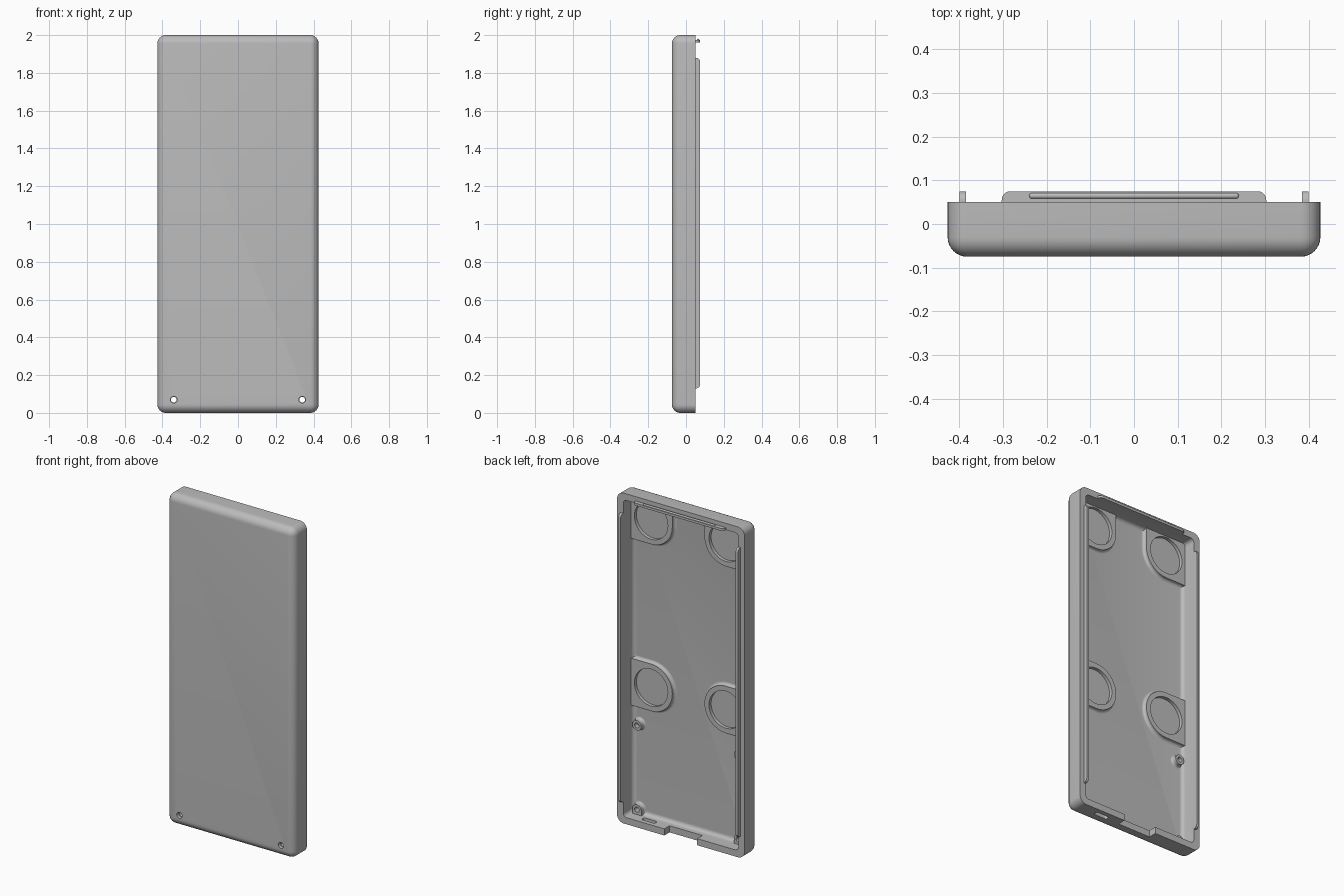
import bpy, bmesh, math
from mathutils import Vector

if "Cube" in bpy.data.objects:
    bpy.data.objects.remove(bpy.data.objects["Cube"], do_unlink=True)

grey = bpy.data.materials.new("plain grey")
grey.use_nodes = True
grey.diffuse_color = (0.5, 0.5, 0.5, 1)
grey.node_tree.nodes["Principled BSDF"].inputs["Base Color"].default_value = (0.5, 0.5, 0.5, 1)

FLOOR = -0.045          # inside face of the panel
WALL_X, WALL_Z = 0.385, 0.04


def finish(name, bm):
    bmesh.ops.recalc_face_normals(bm, faces=bm.faces)
    mesh = bpy.data.meshes.new(name)
    bm.to_mesh(mesh)
    bm.free()
    mesh.materials.append(grey)
    ob = bpy.data.objects.new(name, mesh)
    bpy.context.scene.collection.objects.link(ob)
    return ob


def box(name, lo, hi, radius=0, pick=None, segments=8):
    """Box with rounded edges; pick(axis, offset from centre) chooses them."""
    lo, hi = Vector(lo), Vector(hi)
    mid, size = (lo + hi) / 2, hi - lo
    bm = bmesh.new()
    bmesh.ops.create_cube(bm, size=1)
    for v in bm.verts:
        v.co = mid + v.co * size
    if pick:
        edges = []
        for e in bm.edges:
            a, b = (v.co for v in e.verts)
            d = b - a
            axis = "xyz"[max(range(3), key=lambda i: abs(d[i]))]
            if pick(axis, (a + b) / 2 - mid):
                edges.append(e)
        bmesh.ops.bevel(bm, geom=edges, offset=radius, segments=segments,
                        profile=0.5, affect='EDGES', clamp_overlap=True)
    return finish(name, bm)


def loft(name, layers):
    """Join (y, outline of x,z points) layers into a closed solid."""
    bm = bmesh.new()
    rings = [[bm.verts.new((x, y, z)) for x, z in pts] for y, pts in layers]
    for low, high in zip(rings, rings[1:]):
        for i in range(len(low)):
            j = (i + 1) % len(low)
            bm.faces.new((low[i], low[j], high[j], high[i]))
    bm.faces.new(rings[0])
    bm.faces.new(rings[-1])
    return finish(name, bm)


def arc(cx, cz, r, start, end, n):
    return [(cx + r * math.cos(math.radians(start + (end - start) * i / n)),
             cz + r * math.sin(math.radians(start + (end - start) * i / n)))
            for i in range(n + 1)]


def rod(name, x, z, r, y0, y1):
    ring = arc(x, z, r, 0, 360, 40)[:-1]
    return loft(name, [(y0, ring), (y1, ring)])


def cut(ob, cutters):
    for c in cutters:
        m = ob.modifiers.new("cut", 'BOOLEAN')
        m.operation, m.solver, m.object = 'DIFFERENCE', 'EXACT', c
    bpy.context.view_layer.update()
    dg = bpy.context.evaluated_depsgraph_get()
    mesh = bpy.data.meshes.new_from_object(ob.evaluated_get(dg))
    ob.modifiers.clear()
    ob.data = mesh
    for c in cutters:
        bpy.data.objects.remove(c, do_unlink=True)


# Open-backed cover shell
def tray_edges(axis, off):
    return axis == "y" or off.y < 0


shell = box("cover_shell", (-0.427, -0.075, 0), (0.427, 0.05, 2), 0.045, tray_edges)
cavity = box("cavity", (-WALL_X, FLOOR, WALL_Z), (WALL_X, 0.2, 2 - WALL_Z), 0.022, tray_edges, 6)
notch = box("notch", (-0.11, 0.0, -0.1), (0.11, 0.2, 0.06))
slot = box("slot", (0.195, -0.005, -0.1), (0.285, 0.022, 0.06), 0.013, lambda a, o: a == "z")
holes = [rod("hole", s * 0.34, 0.07, 0.018, -0.2, 0.1) for s in (-1, 1)]
cut(shell, [cavity, notch, slot] + holes)


# Round magnet pads running into the walls
def pad_outline(s, z, r, corner):
    cx, edge = 0.25, 0.4
    if corner:
        pts = arc(cx, z, r, 180, 270, 20) + [(edge, z - r), (edge, 1.975), (cx - r, 1.975)]
    else:
        pts = arc(cx, z, r, 90, 270, 40) + [(edge, z - r), (edge, z + r)]
    return [(s * x, q) for x, q in pts]


def flare(base, height, radius, steps=5):
    """Radii for a fillet at the foot of a raised part."""
    rows = [(base - 0.01, radius + height)]
    for i in range(steps + 1):
        t = math.radians(90 * i / steps)
        rows.append((base + height * (1 - math.cos(t)), radius + height * (1 - math.sin(t))))
    return rows


for s, side in ((1, "left"), (-1, "right")):
    for z, corner, level in ((0.83, False, "middle"), (1.84, True, "top")):
        rows = flare(FLOOR, 0.015, 0.142) + [(FLOOR + 0.022, 0.142)]
        pad = loft(f"{side}_{level}_magnet_pad",
                   [(y, pad_outline(s, z, r, corner)) for y, r in rows])
        cut(pad, [rod("recess", s * 0.25, z, 0.112, FLOOR + 0.002, 0.1)])

    # Screw bosses, the lower one braced to the bottom wall
    for z, level in ((0.58, "upper"), (0.07, "lower")):
        rows = flare(FLOOR, 0.012, 0.03) + [(FLOOR + 0.03, 0.03)]
        layers = []
        for y, r in rows:
            if level == "lower":
                ring = arc(s * 0.34, z, r, 0, 180, 24)
                ring += [(s * 0.34 - r, 0.03), (s * 0.34 + r, 0.03)]
            else:
                ring = arc(s * 0.34, z, r, 0, 360, 32)[:-1]
            layers.append((y, ring))
        boss = loft(f"{side}_{level}_screw_boss", layers)
        bottom = -0.2 if level == "lower" else FLOOR + 0.002
        cut(boss, [rod("bore", s * 0.34, z, 0.015, bottom, 0.1)])

    # Side locating lip
    x0, x1 = sorted((s * 0.385, s * 0.4))
    box(f"{side}_lip", (x0, 0.02, 0.13), (x1, 0.075, 1.88), 0.022,
        lambda a, o: a == "x" and o.y > 0)

# Top lip with its snap bead
box("top_lip", (-0.303, 0.02, 1.96), (0.303, 0.075, 1.974), 0.02,
    lambda a, o: a == "z" and o.y > 0)
box("top_snap_bead", (-0.24, 0.058, 1.967), (0.24, 0.071, 1.981), 0.006,
    lambda a, o: True, 4)

# Smooth the rounded faces, keep the edges sharp
bpy.ops.object.select_all(action='DESELECT')
for ob in bpy.context.scene.objects:
    if ob.type == 'MESH':
        ob.select_set(True)
        bpy.context.view_layer.objects.active = ob
bpy.ops.object.shade_smooth_by_angle(angle=math.radians(30))
